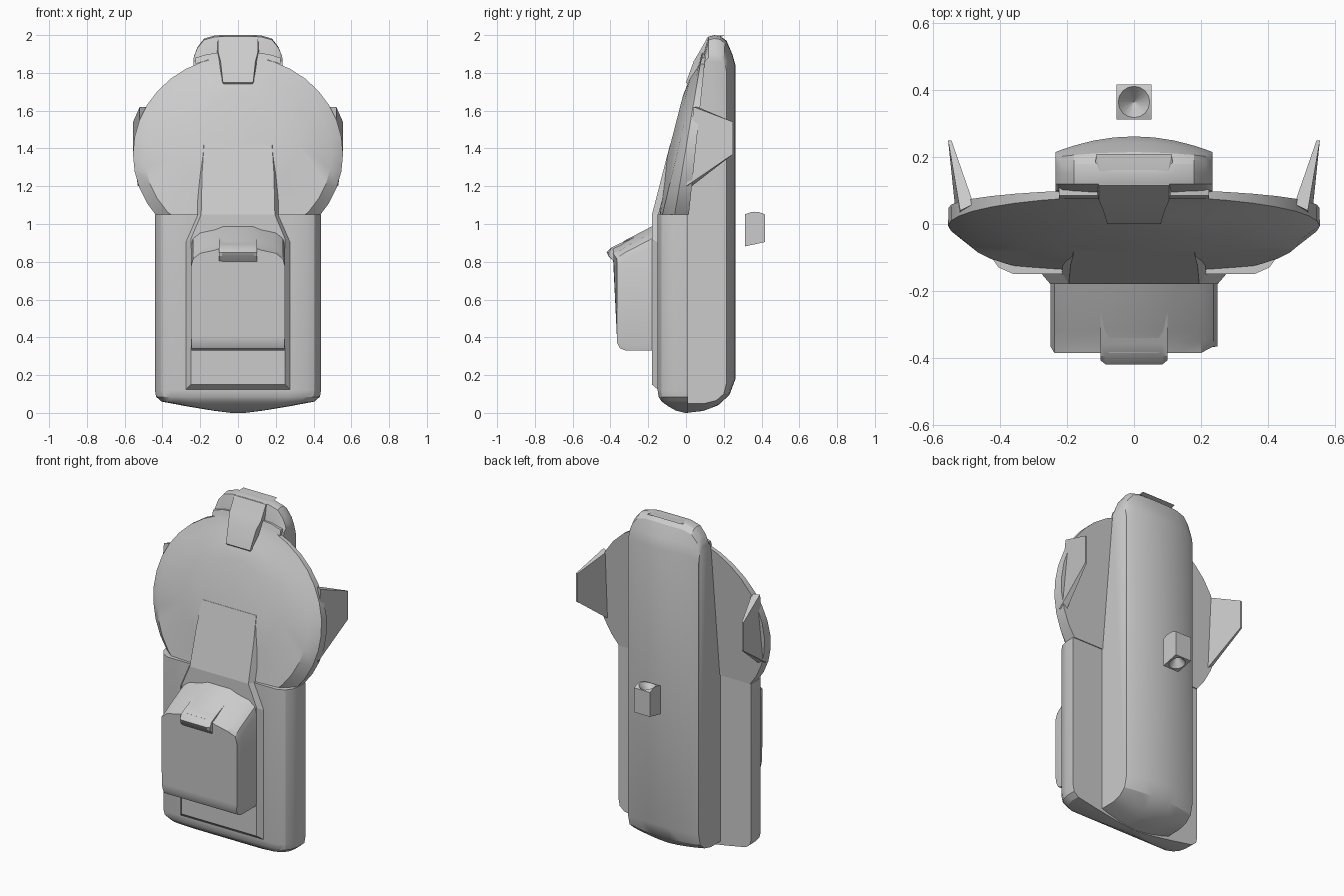
import bpy, bmesh, math

if "Cube" in bpy.data.objects:
    bpy.data.objects.remove(bpy.data.objects["Cube"])


def finish(name, bm, angle=28):
    bmesh.ops.recalc_face_normals(bm, faces=bm.faces[:])
    me = bpy.data.meshes.new(name)
    bm.to_mesh(me)
    bm.free()
    ob = bpy.data.objects.new(name, me)
    bpy.context.collection.objects.link(ob)
    bpy.ops.object.select_all(action='DESELECT')
    bpy.context.view_layer.objects.active = ob
    ob.select_set(True)
    bpy.ops.object.shade_smooth_by_angle(angle=math.radians(angle))
    return ob


def loft(rings):
    """Skin a list of equal-length point rings and cap both ends."""
    bm = bmesh.new()
    vr = [[bm.verts.new(p) for p in r] for r in rings]
    n = len(rings[0])
    for a, b in zip(vr, vr[1:]):
        for i in range(n):
            j = (i + 1) % n
            bm.faces.new((a[i], a[j], b[j], b[i]))
    bm.faces.new(vr[0])
    bm.faces.new(vr[-1])
    return bm


def mirrored(half):
    return half + [(-x, y) for x, y in reversed(half)]


# Main body: rounded cross-section with a tucked-in base
section = mirrored([(.44, .01), (.44, -.05), (.43, -.095), (.405, -.13), (.36, -.15), (.27, -.15)])
body_rings = [(1.05, 1, 1), (.12, 1, 1), (.085, .985, .97), (.06, .92, .87), (.035, .62, .65), (.012, .3, .4), (0, .08, .1)]
finish("body", loft([[(x * sx, .01 + (y - .01) * sy, z) for x, y in section]
                     for z, sx, sy in body_rings]))

# Leaning round head: stacked rings, cut level where it meets the body
# (radius x, radius z, centre z, y at z=1.05, lean)
disc = [(.555, .52, 1.37, .015, .105), (.556, .52, 1.37, -.06, .17), (.495, .465, 1.37, -.125, .24),
        (.33, .31, 1.47, -.155, .245), (.21, .21, 1.47, -.178, .257)]
N = 36
bm = loft([[(rx * math.cos(t), y0 + k * (cz + rz * math.sin(t) - 1.05), cz + rz * math.sin(t))
            for t in (2 * math.pi * i / N for i in range(N))]
           for rx, rz, cz, y0, k in disc])
bmesh.ops.bisect_plane(bm, geom=bm.verts[:] + bm.edges[:] + bm.faces[:],
                       plane_co=(0, 0, 1.05), plane_no=(0, 0, 1), clear_inner=True)
bmesh.ops.holes_fill(bm, edges=[e for e in bm.edges if e.is_boundary])
finish("round_head", bm)

# Raised front panel that narrows into the head
# (outer x, outer z, inner x, inner z)
stations = [(.28, .12, .25, .15), (.28, .9, .25, .92), (.215, 1.05, .195, 1.05),
            (.21, 1.27, .19, 1.27), (.2, 1.42, .18, 1.42)]
rings = []
for xo, zo, xi, zi in stations:
    y = -.18 + .257 * max(0, zi - 1.05)
    rings.append([(-xo, y + .035, zo), (-xi, y, zi), (xi, y, zi), (xo, y + .035, zo)])
finish("front_panel", loft(rings), 10)

# Back slab: side profile lofted across the width, bulging toward the middle
mid = [(.0, .0), (.09, .01), (.17, .04), (.23, .095), (.262, .18), (.262, 1.84), (.245, 1.9), (.215, 1.97),
       (.18, 1.995), (.15, 2.0), (.12, 1.992), (.085, 1.88), (.03, 1.3), (.01, 1.05)]
edge = [(.01, .05), (.1, .05), (.16, .065), (.2, .1), (.215, .16), (.215, 1.8), (.21, 1.83), (.2, 1.86),
        (.18, 1.88), (.15, 1.88), (.12, 1.88), (.1, 1.86), (.03, 1.3), (.01, 1.05)]
rings = []
for x in (-.235, -.23, -.215, -.18, -.12, -.06, 0, .06, .12, .18, .215, .23, .235):
    u = abs(x) / .235
    ring = []
    for (ym, zm), (ye, ze) in zip(mid, edge):
        ty, tz = u ** 2, u ** (7 if zm > 1 else 1.5)
        ring.append((x, ym + (ye - ym) * ty, zm + (ze - zm) * tz))
    rings.append(ring)
finish("back_slab", loft(rings))

# Strap folding from the top of the slab down over the head
strap = [(.15, 1.998, .1), (.115, 1.99, .105), (.07, 1.91, .105), (.04, 1.86, .092), (.0, 1.75, .08), (.012, 1.738, .075)]
finish("top_strap", loft([[(-w - .012, y + .06, z), (-w, y, z), (w, y, z), (w + .012, y + .06, z)]
                          for y, z, w in strap]))

# Lip where the hood meets the head, either side of the strap
for s, side in ((-1, "left"), (1, "right")):
    finish(side + "_hood_lip", loft([[(s * x, .075, z - .012), (s * x, .12, z - .012), (s * x, .12, z + .02), (s * x, .085, z + .02)]
                                     for x, z in ((.1, 1.885), (.16, 1.88), (.225, 1.86))]))

# Front block with arched, sloping top
def block_ring(y, zb, drop):
    half = [(.245, zb), (.25, zb + .03), (.25, .88 - drop), (.238, .925 - drop), (.2, .955 - drop),
            (.12, .972 - drop), (.075, .99 - drop)]
    return [(x, y - (.02 if drop > .1 and x < .23 and z > .8 else 0), z) for x, z in mirrored(half)]

finish("front_block", loft([block_ring(-.17, .33, -.003), block_ring(-.32, .33, .075),
                            block_ring(-.35, .342, .095), block_ring(-.366, .375, .11)]))

# Spout at the front of the block
spout = [(-.25, .94), (-.36, .893), (-.395, .875), (-.42, .85), (-.41, .83), (-.366, .783), (-.3, .783)]
finish("front_spout", loft([[(x, max(y, lim), z) for y, z in spout]
                            for x, lim in ((-.1, -.408), (-.085, -.42), (.085, -.42), (.1, -.408))]), 20)

# Side fins pointing backward from the rim
for s, side in ((-1, "left"), (1, "right")):
    outer = [(.53, .0, 1.2), (.556, .25, 1.37), (.556, .25, 1.54), (.52, .04, 1.62)]
    inner = [(.5, .03, 1.2), (.546, .25, 1.37), (.546, .25, 1.54), (.48, .06, 1.62)]
    finish(side + "_fin", loft([[(s * x, y, z) for x, y, z in r] for r in (outer, inner)]), 10)

# Separate small peg behind, with conical pits above and below
def peg_ring(r, z, square, tilt=0, arch=0):
    pts = []
    for i in range(16):
        a = 2 * math.pi * i / 16
        c, sn = math.cos(a), math.sin(a)
        k = r / max(abs(c), abs(sn)) if square else r
        pts.append((k * c, .365 + k * sn, z + tilt * k * sn - arch * (k * sn / .053) ** 2))
    return pts

finish("rear_peg", loft([peg_ring(.001, .95, False), peg_ring(.045, .893, False, .22),
                         peg_ring(.053, .893, True, .22), peg_ring(.053, 1.065, True, 0, .014),
                         peg_ring(.047, 1.063, False, 0, .014), peg_ring(.001, 1.0, False)]))
